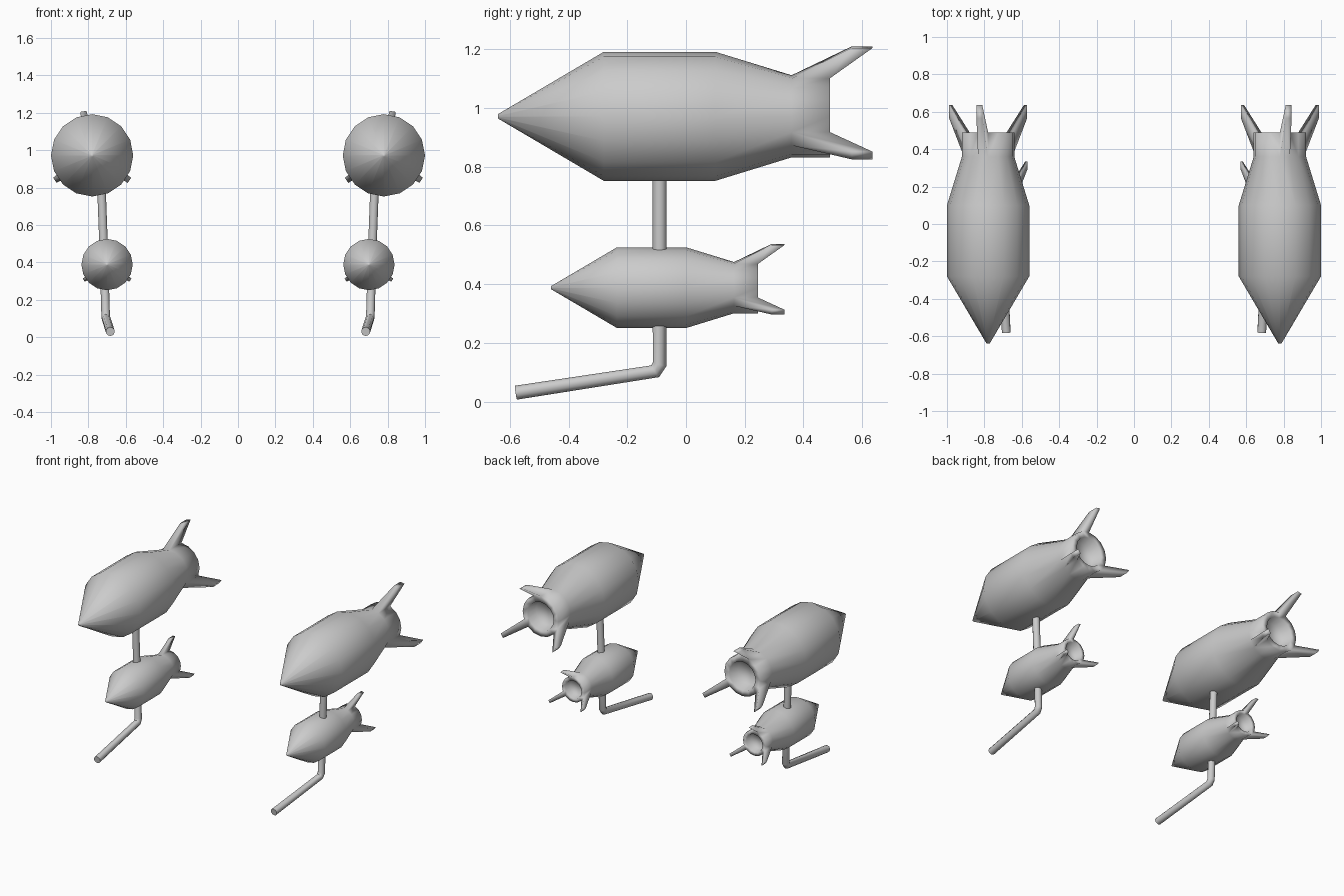
import bpy, bmesh
from math import sin, cos, radians

if "Cube" in bpy.data.objects:
    bpy.data.objects.remove(bpy.data.objects["Cube"])

SIDES = 16
STEP = 360 / SIDES
# (y, radius) from nose to the hollow tail
PROFILE = [(-0.64, 0.008), (-0.28, 0.22), (0.10, 0.22), (0.36, 0.14),
           (0.49, 0.14), (0.49, 0.10), (0.42, 0.085)]
FIN_FACES = (3, 9, 14)


def add_mirror(obj):
    mod = obj.modifiers.new("mirror", 'MIRROR')
    mod.use_axis = (True, False, False)


def make_rocket(name, centre, size):
    cx, cy, cz = centre

    def point(y, r, deg, t=0.0):
        a = radians(deg)
        return (cx + size * (r * cos(a) - t * sin(a)), cy + size * y,
                cz + size * (r * sin(a) + t * cos(a)))

    bm = bmesh.new()
    rings = [[bm.verts.new(point(y, r, k * STEP)) for k in range(SIDES)]
             for y, r in PROFILE]
    # body skin, with the tail faces that carry fins left open
    for i in range(len(rings) - 1):
        a, b = rings[i], rings[i + 1]
        for k in range(SIDES):
            n = (k + 1) % SIDES
            if i == 3 and k in FIN_FACES:
                # swept fin pulled out of this tail face
                deg = (k + 0.5) * STEP
                root = [a[k], a[n], b[n], b[k]]
                tip = [bm.verts.new(point(y, 0.24, deg, t)) for y, t in
                       ((0.565, -0.016), (0.565, 0.016),
                        (0.635, 0.016), (0.635, -0.016))]
                for j in range(4):
                    m = (j + 1) % 4
                    bm.faces.new((root[j], root[m], tip[m], tip[j]))
                bm.faces.new(tip)
            else:
                bm.faces.new((a[k], a[n], b[n], b[k]))
    # nose cap and bottom of the exhaust
    bm.faces.new(rings[0])
    bm.faces.new(rings[-1])
    bmesh.ops.recalc_face_normals(bm, faces=bm.faces)
    for f in bm.faces:
        f.smooth = True
    mesh = bpy.data.meshes.new(name)
    bm.to_mesh(mesh)
    bm.free()
    obj = bpy.data.objects.new(name, mesh)
    bpy.context.collection.objects.link(obj)
    add_mirror(obj)


make_rocket("large_rocket", (0.78, 0.0, 0.972), 1.0)
make_rocket("small_rocket", (0.70, -0.061, 0.388), 0.624)

# bent support pipe
curve = bpy.data.curves.new("support_pipe", 'CURVE')
curve.dimensions = '3D'
curve.bevel_depth = 0.024
curve.bevel_resolution = 3
curve.use_fill_caps = True
path = [(0.732, -0.09, 0.85), (0.719, -0.09, 0.50), (0.708, -0.09, 0.127),
        (0.706, -0.105, 0.103), (0.683, -0.58, 0.03)]
spline = curve.splines.new('POLY')
spline.points.add(len(path) - 1)
for p, co in zip(spline.points, path):
    p.co = (*co, 1)
pipe = bpy.data.objects.new("support_pipe", curve)
bpy.context.collection.objects.link(pipe)
bpy.context.view_layer.objects.active = pipe
pipe.select_set(True)
bpy.ops.object.convert(target='MESH')
pipe = bpy.context.object
bpy.ops.object.shade_smooth_by_angle(angle=radians(50))
add_mirror(pipe)
